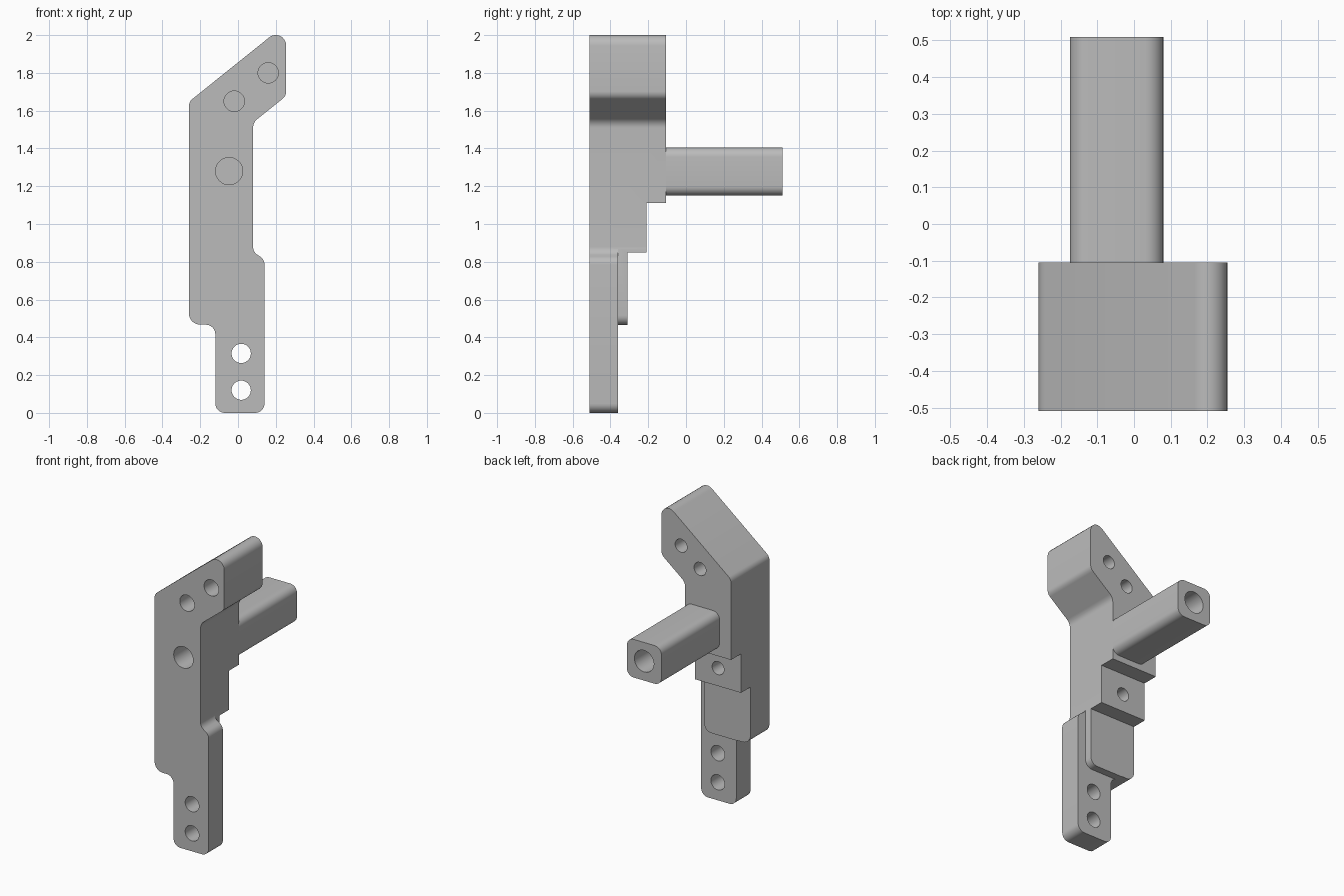
import bpy, bmesh, math
from mathutils import Vector

default = bpy.data.objects.get("Cube")
if default:
    bpy.data.objects.remove(default, do_unlink=True)

gray = bpy.data.materials.new("plain gray")
gray.use_nodes = True
gray.diffuse_color = (0.5, 0.5, 0.5, 1)
gray.node_tree.nodes["Principled BSDF"].inputs["Base Color"].default_value = gray.diffuse_color

FRONT, BACK, POST_END = -0.51, -0.105, 0.51


def rounded(corners, steps=8):
    """Outline from (x, z, radius) corners, each replaced by an arc."""
    out = []
    for i, (x, z, r) in enumerate(corners):
        p = Vector((x, z))
        if r == 0:
            out.append(p)
            continue
        a = (Vector(corners[i - 1][:2]) - p).normalized()
        b = (Vector(corners[(i + 1) % len(corners)][:2]) - p).normalized()
        half = a.angle(b) / 2
        centre = p + (a + b).normalized() * (r / math.sin(half))
        start = p + a * (r / math.tan(half)) - centre
        end = p + b * (r / math.tan(half)) - centre
        sweep = math.atan2(start.x * end.y - start.y * end.x, start.dot(end))
        for k in range(steps + 1):
            t = sweep * k / steps
            c, s = math.cos(t), math.sin(t)
            out.append(centre + Vector((c * start.x - s * start.y, s * start.x + c * start.y)))
    return out


def extrude(name, outline, y0, y1):
    """Solid made by pushing an x-z outline along y."""
    bm = bmesh.new()
    face = bm.faces.new([bm.verts.new((p.x, y0, p.y)) for p in outline])
    new = bmesh.ops.extrude_face_region(bm, geom=[face])["geom"]
    moved = [v for v in new if isinstance(v, bmesh.types.BMVert)]
    bmesh.ops.translate(bm, verts=moved, vec=(0, y1 - y0, 0))
    bmesh.ops.recalc_face_normals(bm, faces=bm.faces)
    mesh = bpy.data.meshes.new(name)
    bm.to_mesh(mesh)
    bm.free()
    mesh.materials.append(gray)
    ob = bpy.data.objects.new(name, mesh)
    bpy.context.collection.objects.link(ob)
    return ob


def cut(target, outline, y0, y1):
    """Remove an extruded outline from the target."""
    cutter = extrude("cutter", outline, y0, y1)
    cutter.hide_render = True
    mod = target.modifiers.new("cut", "BOOLEAN")
    mod.operation, mod.solver, mod.object = "DIFFERENCE", "EXACT", cutter
    bpy.context.view_layer.objects.active = target
    bpy.ops.object.modifier_apply(modifier=mod.name)
    bpy.data.objects.remove(cutter, do_unlink=True)


def circle(x, z, r, n=32):
    return [Vector((x + r * math.cos(math.tau * k / n), z + r * math.sin(math.tau * k / n)))
            for k in range(n)]


def below(z):
    return [Vector(p) for p in ((-1, -1), (1, -1), (1, z), (-1, z))]


# Bracket body: full silhouette at full depth
body = extrude("bracket_body", rounded([
    (-0.12, 0, 0.05), (0.14, 0, 0.05), (0.14, 0.812, 0.05), (0.08, 0.852, 0.05),
    (0.08, 1.538, 0.06), (0.255, 1.678, 0.05), (0.255, 2.06, 0.055),
    (-0.26, 1.647, 0.05), (-0.26, 0.467, 0.06), (-0.12, 0.467, 0.05)]), FRONT, BACK)

# Stepped back, then the thin plate around the rounded pad
cut(body, below(1.11), -0.21, 1)
cut(body, below(0.85), -0.31, 1)
cut(body, rounded([(-1, -1, 0), (1, -1, 0), (1, 0.9, 0), (0.081, 0.9, 0),
                   (0.081, 0.465, 0.05), (-1, 0.465, 0)]), -0.36, 1)

# Holes: two through the foot, the rest blind
for z in (0.12, 0.315):
    cut(body, circle(0.017, z, 0.051), -1, 0)
for x, z, r, depth in ((0.16, 1.8, 0.054, 0.15), (-0.02, 1.65, 0.054, 0.15),
                       (-0.047, 1.28, 0.072, 0.25)):
    cut(body, circle(x, z, r), -1, FRONT + depth)
for x, z in ((0.11, 1.775), (-0.03, 1.657)):
    cut(body, circle(x, z, 0.044), BACK - 0.15, 1)
cut(body, circle(-0.09, 0.97, 0.044), -0.36, 1)

# Square post with rounded edges and a bored end
post = extrude("rear_post", rounded([
    (-0.175, 1.15, 0.05), (0.08, 1.15, 0.05), (0.08, 1.405, 0.05), (-0.175, 1.405, 0.05)]),
    BACK, POST_END)
cut(post, circle(-0.047, 1.28, 0.072), POST_END - 0.3, 1)

# Smooth the rounded edges, keep corners crisp
bpy.ops.object.select_all(action="DESELECT")
for ob in (body, post):
    ob.select_set(True)
bpy.context.view_layer.objects.active = body
bpy.ops.object.shade_smooth_by_angle(angle=math.radians(30))
